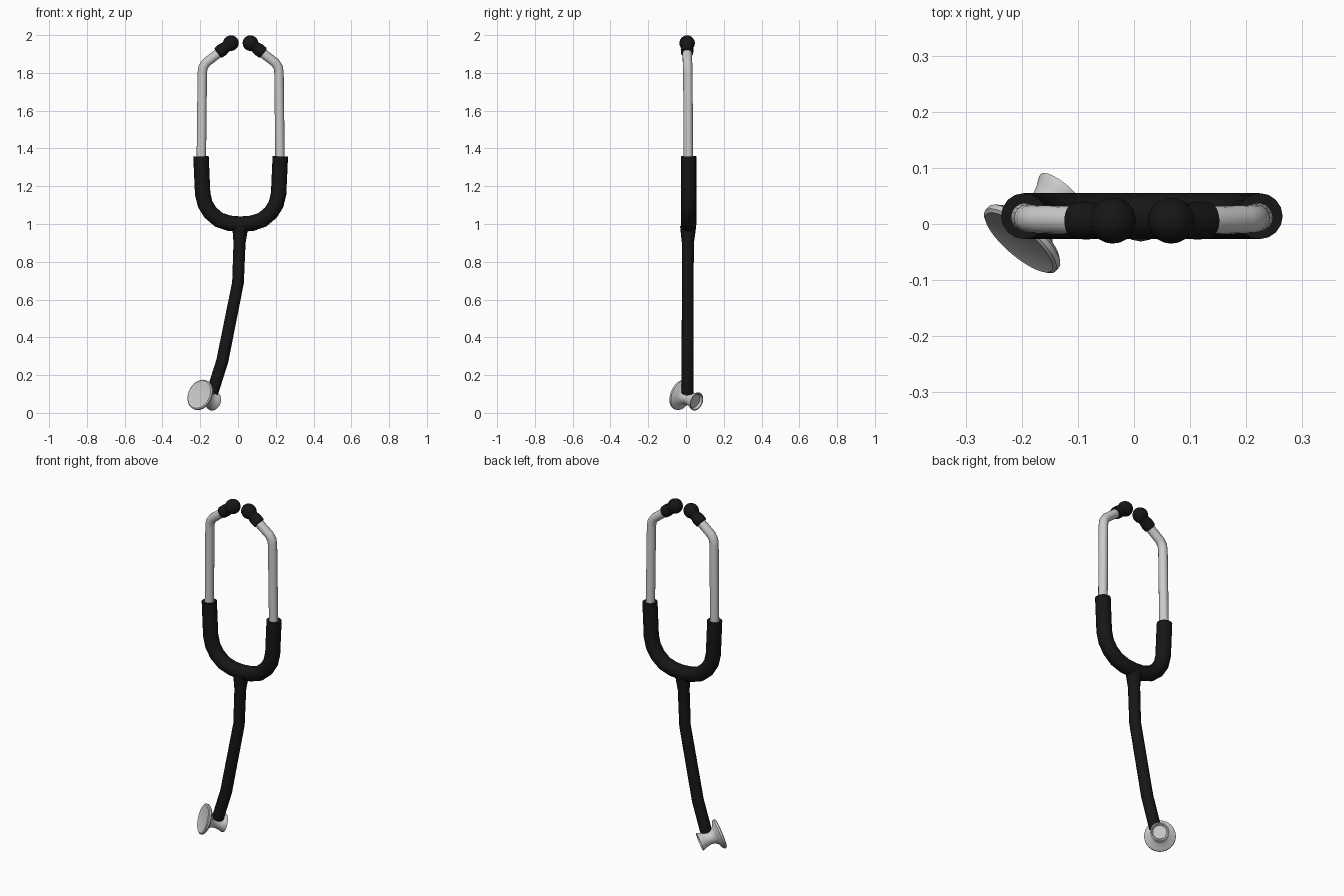
import bpy, bmesh, math
from mathutils import Vector

if "Cube" in bpy.data.objects:
    bpy.data.objects.remove(bpy.data.objects["Cube"])

CX = 0.014  # symmetry plane of the headset

rubber = bpy.data.materials.new("black_rubber")
rubber.diffuse_color = (0.008, 0.008, 0.008, 1)
rubber.use_nodes = True
rubber.node_tree.nodes["Principled BSDF"].inputs["Base Color"].default_value = rubber.diffuse_color


def finish(ob, mat, angle=40):
    bpy.ops.object.select_all(action='DESELECT')
    ob.select_set(True)
    bpy.context.view_layer.objects.active = ob
    if ob.type == 'CURVE':
        bpy.ops.object.convert(target='MESH')
        ob = bpy.context.view_layer.objects.active
    bpy.ops.object.shade_smooth_by_angle(angle=math.radians(angle))
    if mat:
        ob.data.materials.append(mat)
    return ob


def tube(name, points, radius, mat=None, scales=None):
    """Round tube swept along a path of (x, y, z) points."""
    cu = bpy.data.curves.new(name, 'CURVE')
    cu.dimensions = '3D'
    cu.bevel_depth = radius
    cu.bevel_resolution = 6
    cu.use_fill_caps = True
    sp = cu.splines.new('POLY')
    sp.points.add(len(points) - 1)
    for i, p in enumerate(points):
        sp.points[i].co = (*p, 1)
        sp.points[i].radius = scales[i] if scales else 1
    ob = bpy.data.objects.new(name, cu)
    bpy.context.collection.objects.link(ob)
    return finish(ob, mat)


def lathe(name, origin, axis, profile, mat=None, n=32):
    """Revolve (distance along axis, radius) pairs around an axis."""
    q = Vector(axis).to_track_quat('Z', 'Y')
    bm = bmesh.new()
    rings = []
    for t, r in profile:
        rings.append([bm.verts.new(Vector(origin) + q @ Vector(
            (r * math.cos(2 * math.pi * k / n), r * math.sin(2 * math.pi * k / n), t)))
            for k in range(n)])
    for a, b in zip(rings, rings[1:]):
        for k in range(n):
            bm.faces.new((a[k], a[(k + 1) % n], b[(k + 1) % n], b[k]))
    bm.faces.new(rings[0][::-1])
    bm.faces.new(rings[-1])
    me = bpy.data.meshes.new(name)
    bm.to_mesh(me)
    bm.free()
    ob = bpy.data.objects.new(name, me)
    bpy.context.collection.objects.link(ob)
    return finish(ob, mat)


# U-shaped rubber yoke: half profile mirrored about the symmetry plane
half = [(0.21, 1.358), (0.201, 1.16), (0.188, 1.105), (0.16, 1.06),
        (0.115, 1.022), (0.06, 1.004), (0, 0.999)]
left = [(CX - d, 0.014, z) for d, z in half]
right = [(CX + d, 0.014, z) for d, z in half[-2::-1]]
tube("yoke", left + right, 0.041, rubber)

# Long rubber stem, flared where it joins the yoke
tube("stem", [(0.012, 0.011, 0.99), (0.011, 0.011, 0.965), (0.008, 0.01, 0.9),
              (0.0, 0.009, 0.69), (-0.083, 0.009, 0.275), (-0.137, 0.009, 0.105)],
     0.032, rubber, [1.32, 1.25, 1.0, 0.97, 1, 1])

# Metal ear tubes and rubber ear tips
ear = [(0.209, 0.012, 1.25), (0.208, 0.012, 1.36), (0.203, 0.01, 1.8),
       (0.199, 0.009, 1.83), (0.182, 0.008, 1.855), (0.10, 0.006, 1.918)]
ball = [(0.087 - 0.042 * math.cos(a), 0.041 * math.sin(a))
        for a in [math.radians(d) for d in range(48, 176, 14)]]
tip = [(0, 0.026), (0.003, 0.032), (0.03, 0.034), (0.052, 0.03)] + ball
for side, s in (("left", -1), ("right", 1)):
    tube(side + "_ear_tube", [(CX + s * d, y, z) for d, y, z in ear], 0.025)
    lathe(side + "_ear_tip", (CX + s * 0.121, 0.006, 1.904), (-s * 0.79, 0, 0.61), tip, rubber)

# Two-sided chest piece: wide diaphragm, narrow neck, small bell
axis = Vector((0.62, 0.72, -0.31)).normalized()
face = Vector((-0.205, -0.033, 0.098))
lathe("chest_piece", face, axis,
      [(0.004, 0.06), (0.0, 0.077), (0.004, 0.083), (0.014, 0.083), (0.022, 0.074),
       (0.033, 0.05), (0.046, 0.04), (0.065, 0.035), (0.085, 0.037),
       (0.105, 0.043), (0.12, 0.05), (0.124, 0.05), (0.124, 0.044), (0.112, 0.036)])

# Short metal joint from the stem to the chest piece
tube("chest_joint", [(-0.125, 0.009, 0.14), tuple(face + axis * 0.065)], 0.022)
